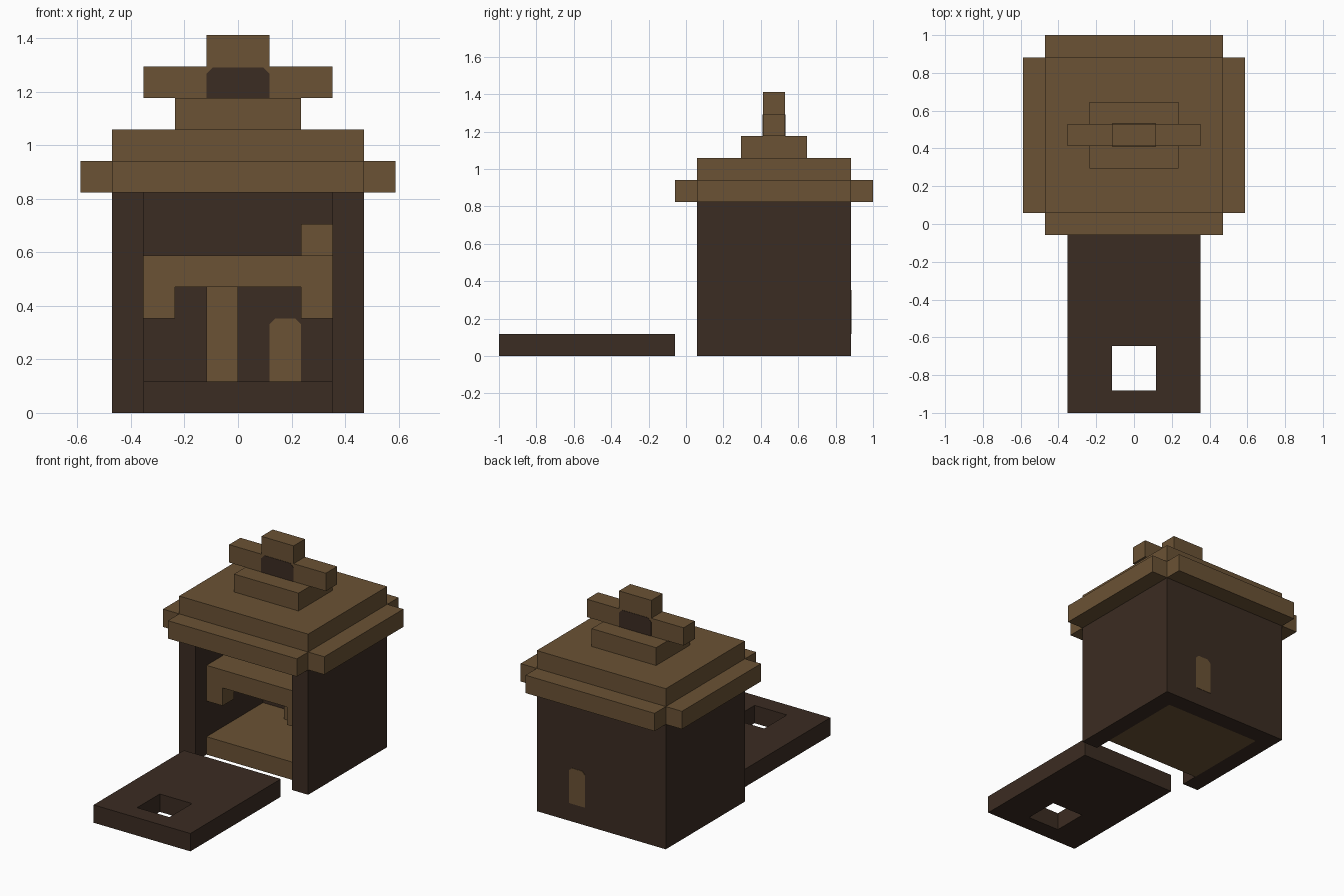
import bpy, bmesh
from mathutils import Vector

if "Cube" in bpy.data.objects:
    bpy.data.objects.remove(bpy.data.objects["Cube"], do_unlink=True)

U = 2 / 17  # one block of the grid that every part sits on


def material(name, color):
    mat = bpy.data.materials.new(name)
    mat.use_nodes = True
    mat.diffuse_color = (*color, 1)
    mat.node_tree.nodes["Principled BSDF"].inputs["Base Color"].default_value = (*color, 1)
    return mat


light_wood = material("light_wood", (0.145, 0.085, 0.035))
dark_wood = material("dark_wood", (0.044, 0.025, 0.016))


def prism(name, mat, outline, depth):
    """Extrude a flat outline (3D points in blocks) along a depth vector."""
    bm = bmesh.new()
    face = bm.faces.new([bm.verts.new(Vector(p) * U) for p in outline])
    result = bmesh.ops.extrude_face_region(bm, geom=[face])
    moved = [v for v in result["geom"] if isinstance(v, bmesh.types.BMVert)]
    bmesh.ops.translate(bm, verts=moved, vec=Vector(depth) * U)
    bmesh.ops.recalc_face_normals(bm, faces=bm.faces)
    mesh = bpy.data.meshes.new(name)
    bm.to_mesh(mesh)
    bm.free()
    mesh.materials.append(mat)
    obj = bpy.data.objects.new(name, mesh)
    bpy.context.collection.objects.link(obj)
    return obj


def slab(name, mat, outline, z0, z1):
    return prism(name, mat, [(x, y, z0) for x, y in outline], (0, 0, z1 - z0))


def box(name, mat, x, y, z):
    outline = [(x[0], y[0]), (x[1], y[0]), (x[1], y[1]), (x[0], y[1])]
    return slab(name, mat, outline, *z)


def arched_inlay(name, mat, x, y, z, c):
    """Panel running through a wall, with clipped top corners, barely proud of it."""
    proud = 0.02
    outline = [(x[0], z[0]), (x[1], z[0]), (x[1], z[1] - c), (x[1] - c, z[1]),
               (x[0] + c, z[1]), (x[0], z[1] - c)]
    return prism(name, mat, [(px, y[0] - proud, pz) for px, pz in outline],
                 (0, y[1] - y[0] + 2 * proud, 0))


# Body: three walls, open at the front
slab("walls", dark_wood,
     [(-4, .5), (-3, .5), (-3, 6.5), (3, 6.5), (3, .5), (4, .5), (4, 7.5), (-4, 7.5)], 0, 7)
box("floor", light_wood, (-3, 3), (1.5, 6.5), (0, 1))
arched_inlay("back_window", light_wood, (1, 2), (6.5, 7.5), (1, 3), 0.18)

# Interior shelf with its brackets and post
box("shelf", light_wood, (-3, 3), (1.5, 6.5), (4, 5))
for side, x in (("right", (-3, -2)), ("left", (2, 3))):
    box(side + "_shelf_bracket", light_wood, x, (1.5, 2.5), (3, 4))
box("shelf_post", light_wood, (-1, 0), (5.5, 6.5), (1, 4))
box("shelf_block", light_wood, (2, 3), (5.5, 6.5), (5, 6))

# Stepped roof: cross-shaped eaves, then smaller tiers
slab("eaves", light_wood,
     [(-4, -.5), (4, -.5), (4, .5), (5, .5), (5, 7.5), (4, 7.5),
      (4, 8.5), (-4, 8.5), (-4, 7.5), (-5, 7.5), (-5, .5), (-4, .5)], 7, 8)
box("roof_tier", light_wood, (-4, 4), (.5, 7.5), (8, 9))
box("roof_cap", light_wood, (-2, 2), (2.5, 5.5), (9, 10))

# Ridge ornament with a dark centre
box("ornament_bar", light_wood, (-3, 3), (3.5, 4.5), (10, 11))
box("ornament_top", light_wood, (-1, 1), (3.5, 4.5), (11, 12))
arched_inlay("ornament_centre", dark_wood, (-1, 1), (3.5, 4.5), (10, 10.98), 0.2)

# Door lying on the ground, with a square window cut through it
door = box("fallen_door", dark_wood, (-3, 3), (-8.5, -.5), (0, 1))
cutter = box("door_window_cutter", dark_wood, (-1, 1), (-7.5, -5.5), (-1, 2))
cutter.hide_render = True
cut = door.modifiers.new("window", "BOOLEAN")
cut.operation = "DIFFERENCE"
cut.solver = "EXACT"
cut.object = cutter
bpy.context.view_layer.objects.active = door
bpy.ops.object.modifier_apply(modifier=cut.name)
bpy.data.objects.remove(cutter, do_unlink=True)
